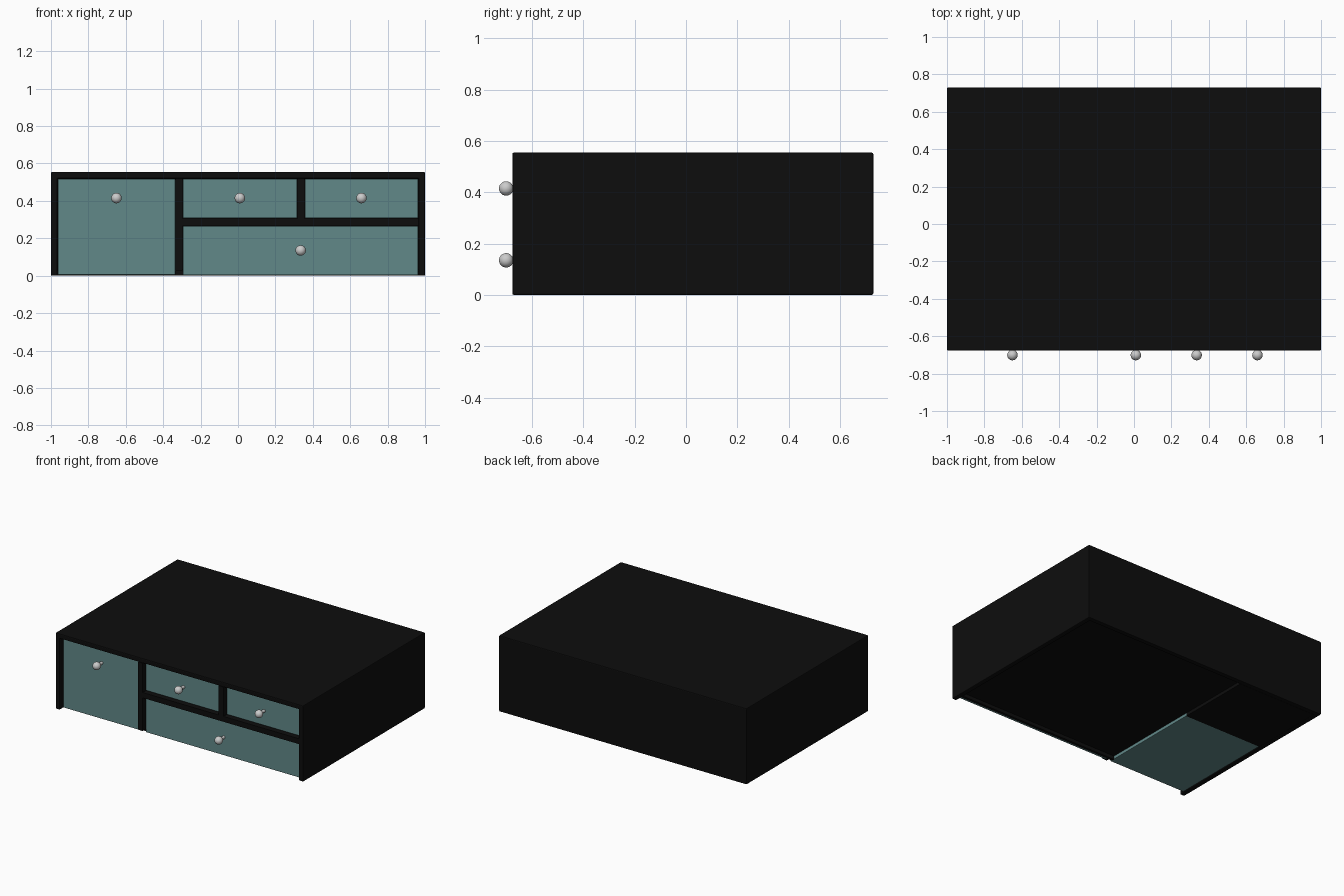
import bpy, bmesh

if "Cube" in bpy.data.objects:
    bpy.data.objects.remove(bpy.data.objects["Cube"])

def material(name, color):
    m = bpy.data.materials.new(name)
    m.diffuse_color = (*color, 1)
    m.use_nodes = True
    m.node_tree.nodes["Principled BSDF"].inputs["Base Color"].default_value = m.diffuse_color
    return m

black = material("black_lacquer", (0.004, 0.004, 0.004))
teal = material("teal_paint", (0.12, 0.25, 0.25))

def finish(name, bm, mat, bevel=0.0):
    me = bpy.data.meshes.new(name)
    bm.to_mesh(me)
    bm.free()
    ob = bpy.data.objects.new(name, me)
    bpy.context.collection.objects.link(ob)
    if mat:
        me.materials.append(mat)
    if bevel:
        b = ob.modifiers.new("Bevel", 'BEVEL')
        b.width, b.segments, b.limit_method = bevel, 2, 'ANGLE'
    return ob

def cube(x0, x1, y0, y1, z0, z1):
    bm = bmesh.new()
    bmesh.ops.create_cube(bm, size=1)
    bmesh.ops.scale(bm, vec=(x1 - x0, y1 - y0, z1 - z0), verts=bm.verts)
    bmesh.ops.translate(bm, vec=((x0 + x1) / 2, (y0 + y1) / 2, (z0 + z1) / 2), verts=bm.verts)
    return bm

def box(name, dims, mat, bevel=0.0):
    return finish(name, cube(*dims), mat, bevel)

T = 0.035                       # board thickness
YF, YB, H = -0.677, 0.73, 0.555  # front, back, height
FACE, END = YF + T, 0.14        # drawer face and drawer rear
LOW = 0.025                     # raised underside of the right bay

# Outer shell: top, sides and back, open at front and bottom
bm = cube(-1, 1, YF, YB, 0, H)
bm.normal_update()
bmesh.ops.delete(bm, geom=[f for f in bm.faces if f.normal.y < -0.5 or f.normal.z < -0.5],
                 context='FACES')
shell = finish("cabinet_shell", bm, black)
s = shell.modifiers.new("Solidify", 'SOLIDIFY')
s.thickness, s.offset, s.use_even_offset = T, -1, True
b = shell.modifiers.new("Bevel", 'BEVEL')
b.width, b.segments, b.limit_method = 0.006, 2, 'ANGLE'

# Dividers, shelf and underside boards
XL, XR, XI = -0.333, -0.296, 1 - T
box("main_divider", (XL, XR, YF, YB - T, LOW, H - T), black)
box("shelf", (XR, XI, YF, YB - T, 0.267, 0.306), black)
box("upper_divider", (0.318, 0.356, YF, YB - T, 0.306, H - T), black)
box("right_floor", (XL, XI, FACE + 0.03, YB - T, LOW, LOW + 0.012), black)
box("front_rail", (XL, XI, FACE + 0.02, FACE + 0.04, 0.0, LOW), black)
box("left_rear_floor", (-XI, XL, END, YB - T, 0.002, 0.03), black)

# Drawers: x0, x1, z0, z1, knob x, knob z
drawers = {
    "left_drawer": (-XI, XL, 0.003, H - T, -0.65, 0.415),
    "upper_middle_drawer": (XR, 0.318, 0.306, H - T, 0.01, 0.415),
    "upper_right_drawer": (0.356, XI, 0.306, H - T, 0.66, 0.415),
    "lower_drawer": (XR, XI, 0.003, 0.267, 0.335, 0.135),
}
for name, (x0, x1, z0, z1, kx, kz) in drawers.items():
    g = 0.002
    if name == "lower_drawer":
        box("lower_drawer_front", (x0 + g, x1 - g, FACE, FACE + 0.02, z0, z1 - g), teal, 0.004)
        box("lower_drawer_body", (x0 + g, x1 - g, FACE + 0.02, END, LOW + 0.015, z1 - g), teal)
    else:
        box(name, (x0 + g, x1 - g, FACE, END, z0 + g, z1 - g), teal, 0.004)
    # Round knob on a thin stem
    bpy.ops.mesh.primitive_uv_sphere_add(segments=24, ring_count=14, radius=0.028,
                                         location=(kx, -0.701, kz))
    bpy.context.object.name = name + "_knob"
    bpy.ops.object.shade_smooth()
    bpy.ops.mesh.primitive_cylinder_add(vertices=16, radius=0.011, depth=0.06,
                                        location=(kx, -0.665, kz), rotation=(1.570796, 0, 0))
    bpy.context.object.name = name + "_knob_stem"
    bpy.ops.object.shade_smooth_by_angle()
